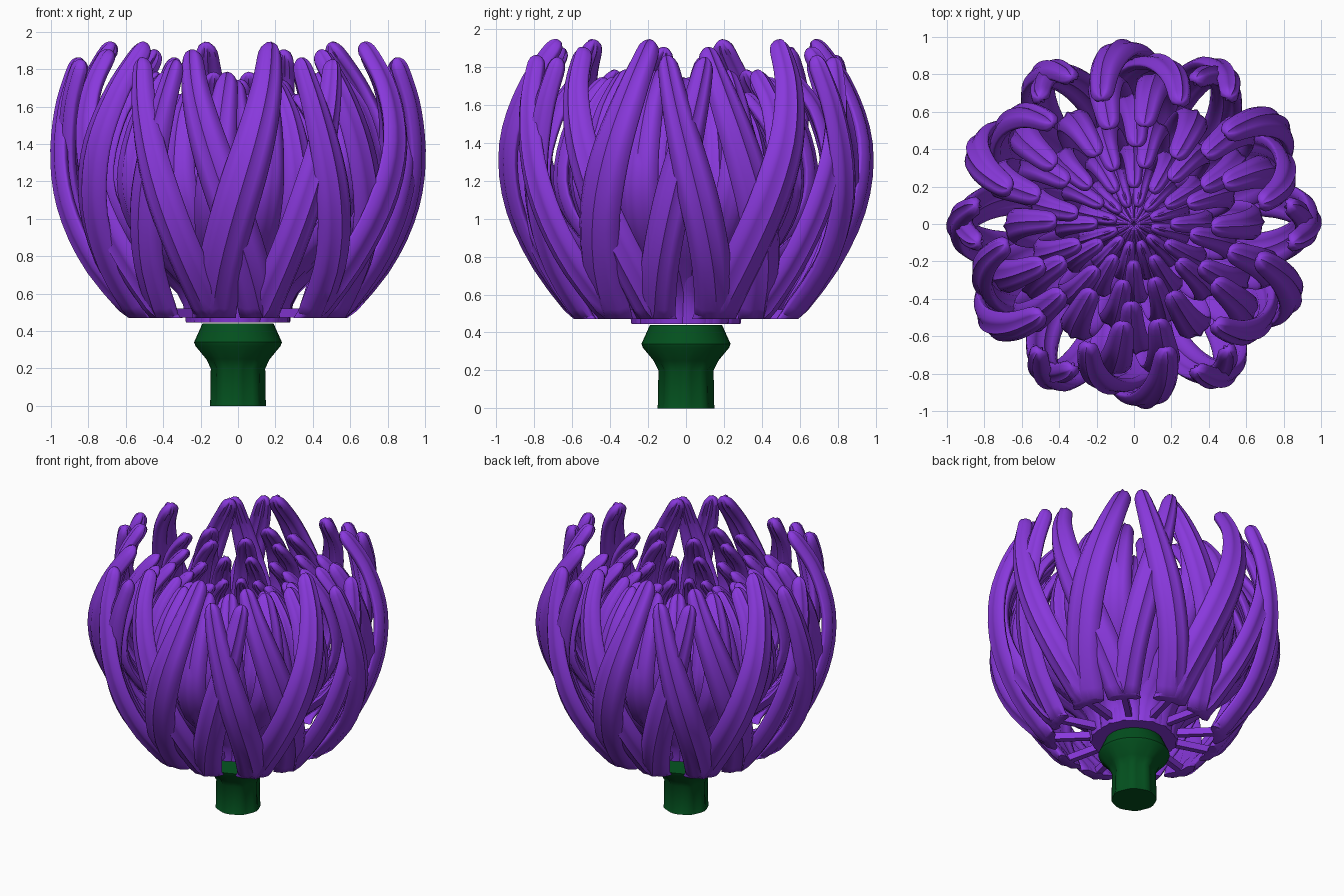
import bpy, bmesh
from math import sin, cos, pi, radians
from mathutils import Vector

cube = bpy.data.objects.get("Cube")
if cube:
    bpy.data.objects.remove(cube)


def material(name, rgb):
    m = bpy.data.materials.new(name)
    m.use_nodes = True
    m.diffuse_color = (*rgb, 1)
    m.node_tree.nodes["Principled BSDF"].inputs["Base Color"].default_value = (*rgb, 1)
    return m


PURPLE = material("petal purple", (0.25, 0.04, 0.72))
GREEN = material("stem green", (0.001, 0.08, 0.013))


def finish(bm, name, mat, angle):
    bmesh.ops.recalc_face_normals(bm, faces=bm.faces)
    me = bpy.data.meshes.new(name)
    bm.to_mesh(me)
    bm.free()
    me.materials.append(mat)
    ob = bpy.data.objects.new(name, me)
    bpy.context.collection.objects.link(ob)
    bpy.ops.object.select_all(action='DESELECT')
    ob.select_set(True)
    bpy.context.view_layer.objects.active = ob
    bpy.ops.object.shade_smooth_by_angle(angle=radians(angle))


def spline(pts, t):
    """Catmull-Rom through (radius, height) points, t from 0 to 1."""
    n = len(pts) - 1
    i = min(int(t * n), n - 1)
    f = t * n - i
    p = [Vector(pts[min(max(k, 0), n)]) for k in range(i - 1, i + 3)]
    return p[1] + 0.5 * f * (p[2] - p[0] + f * (2 * p[0] - 5 * p[1] + 4 * p[2] - p[3]
                             + f * (3 * (p[1] - p[2]) + p[3] - p[0])))


def loft(bm, rings):
    loops = [[bm.verts.new(v) for v in ring] for ring in rings]
    n = len(loops[0])
    for a, b in zip(loops, loops[1:]):
        for j in range(n):
            k = (j + 1) % n
            bm.faces.new((a[j], a[k], b[k], b[j]))
    bm.faces.new(loops[0][::-1])
    bm.faces.new(loops[-1])


def petal(bm, profile, start, end, width, thick, steps=22, sides=24):
    """Ribbed strap that follows the profile while swinging from start to end degrees."""
    z0, z1 = profile[0][1], profile[-1][1]

    def point(t):
        r, z = spline(profile, t)
        a = radians(start + (end - start) * max(0, (z - z0) / (z1 - z0)) ** 0.85)
        return Vector((r * cos(a), r * sin(a), z)), a

    rings = []
    for i in range(steps + 1):
        t = 1 - (1 - i / steps) ** 1.5
        p, a = point(t)
        tangent = (point(min(t + 0.01, 1))[0] - point(max(t - 0.01, 0))[0]).normalized()
        across = Vector((-sin(a), cos(a), 0))
        across = (across - tangent * across.dot(tangent)).normalized()
        out = across.cross(tangent)
        if i == 0:  # flat cut at the base
            across, out = Vector((-sin(a), cos(a), 0)), Vector((cos(a), sin(a), 0))
        taper = 1 - 0.55 * max(0, (t - 0.45) / 0.55) ** 1.4
        cap = max(0.06, 1 - max(0, (t - 0.93) / 0.07) ** 2) ** 0.5
        w, d = width / 2 * taper * cap, thick / 2 * cap
        ring = []
        for j in range(sides):
            q = 2 * pi * j / sides
            c, s = cos(q), sin(q)
            rib = 1 + 0.22 * cos(3 * pi * c)
            ring.append(p + across * w * c + out * (d * s * rib - 0.25 * w * c * c))
        rings.append(ring)
    loft(bm, rings)


# Outer petals: two crossing tall ones and two splayed ones, six times around
tall = [(0.56, 0.47), (0.77, 0.76), (0.91, 1.08), (0.94, 1.4), (0.85, 1.7), (0.69, 1.94)]
under = [(0.55, 0.47), (0.73, 0.76), (0.85, 1.08), (0.87, 1.4), (0.81, 1.68), (0.69, 1.9)]
splayed = [(0.56, 0.47), (0.78, 0.74), (0.91, 1.02), (0.955, 1.3), (0.93, 1.6), (0.85, 1.86)]
behind = [(0.55, 0.47), (0.74, 0.74), (0.86, 1.02), (0.91, 1.3), (0.9, 1.6), (0.84, 1.85)]
outer = [("tall_petals", tall, -104, -75.5, 0.24), ("tall_under_petals", under, -77, -111, 0.22),
         ("splayed_petals_right", splayed, -104, -127, 0.21),
         ("splayed_petals_left", behind, -77, -53, 0.2)]
for name, profile, start, end, width in outer:
    bm = bmesh.new()
    for k in range(6):
        petal(bm, profile, start + 60 * k, end + 60 * k, width, 0.08)
    finish(bm, name, PURPLE, 60)

# Inner petal layers, each smaller and more closed than the last; the second is
# gathered in pairs (squeeze) behind the tall outer petals
#         name, base r, belly r, tip r, tip z, phase, squeeze, swing, width
layers = [("second_petals", 0.25, 0.78, 0.53, 1.78, 15, 5, 8, 0.23),
          ("third_petals", 0.23, 0.66, 0.42, 1.74, 2, 0, -8, 0.21),
          ("fourth_petals", 0.2, 0.53, 0.31, 1.66, 17, 0, 6, 0.18),
          ("fifth_petals", 0.17, 0.4, 0.2, 1.55, 2, 0, -5, 0.15),
          ("sixth_petals", 0.14, 0.28, 0.1, 1.44, 17, 0, 4, 0.12),
          ("core_petals", 0.11, 0.17, 0.015, 1.36, 0, 0, 0, 0.09)]
for name, base, belly, tip, top, phase, squeeze, swing, width in layers:
    grow = belly - base
    mid = 0.5 + 0.4 * top
    profile = [(base, 0.445), (base + 0.12 * grow, 0.63), (base + 0.75 * grow, 0.92),
               (belly, mid), (0.7 * belly + 0.3 * tip, mid + 0.6 * (top - mid)), (tip, top)]
    bm = bmesh.new()
    for k in range(12):
        a = phase + 30 * k + (squeeze if k % 2 == 0 else -squeeze)
        petal(bm, profile, a - swing / 2, a + swing / 2, width, 0.065)
    finish(bm, name, PURPLE, 60)

# Spokes that join the outer petal bases to the middle
bm = bmesh.new()
for k in range(6):
    for offset in (-104, -77):
        a = radians(offset + 60 * k)
        along, side = Vector((cos(a), sin(a), 0)), Vector((-sin(a), cos(a), 0)) * 0.02
        rings = []
        for r in (0.1, 0.56):
            lo, hi = along * r + Vector((0, 0, 0.472)), along * r + Vector((0, 0, 0.52))
            rings.append([lo - side, lo + side, hi + side, hi - side])
        loft(bm, rings)
finish(bm, "spokes", PURPLE, 30)

# Hub in the middle of the spokes
bm = bmesh.new()
loft(bm, [[(r * cos(j * pi / 12), r * sin(j * pi / 12), z) for j in range(24)]
          for r, z in ((0.15, 0.45), (0.12, 0.6))])
finish(bm, "hub", PURPLE, 30)

# Stem with a flared collar and a lightly fluted shaft
bm = bmesh.new()
rings = []
for r, z, flute in [(0.147, 0, 0.02), (0.14, 0.03, 0.06), (0.136, 0.2, 0.07), (0.165, 0.25, 0.03),
                    (0.228, 0.32, 0), (0.235, 0.34, 0), (0.19, 0.44, 0)]:
    ring = []
    for j in range(32):
        q = 2 * pi * j / 32
        rr = r * (1 + flute * cos(8 * q))
        ring.append((rr * cos(q), rr * sin(q), z))
    rings.append(ring)
loft(bm, rings)
finish(bm, "stem", GREEN, 40)
